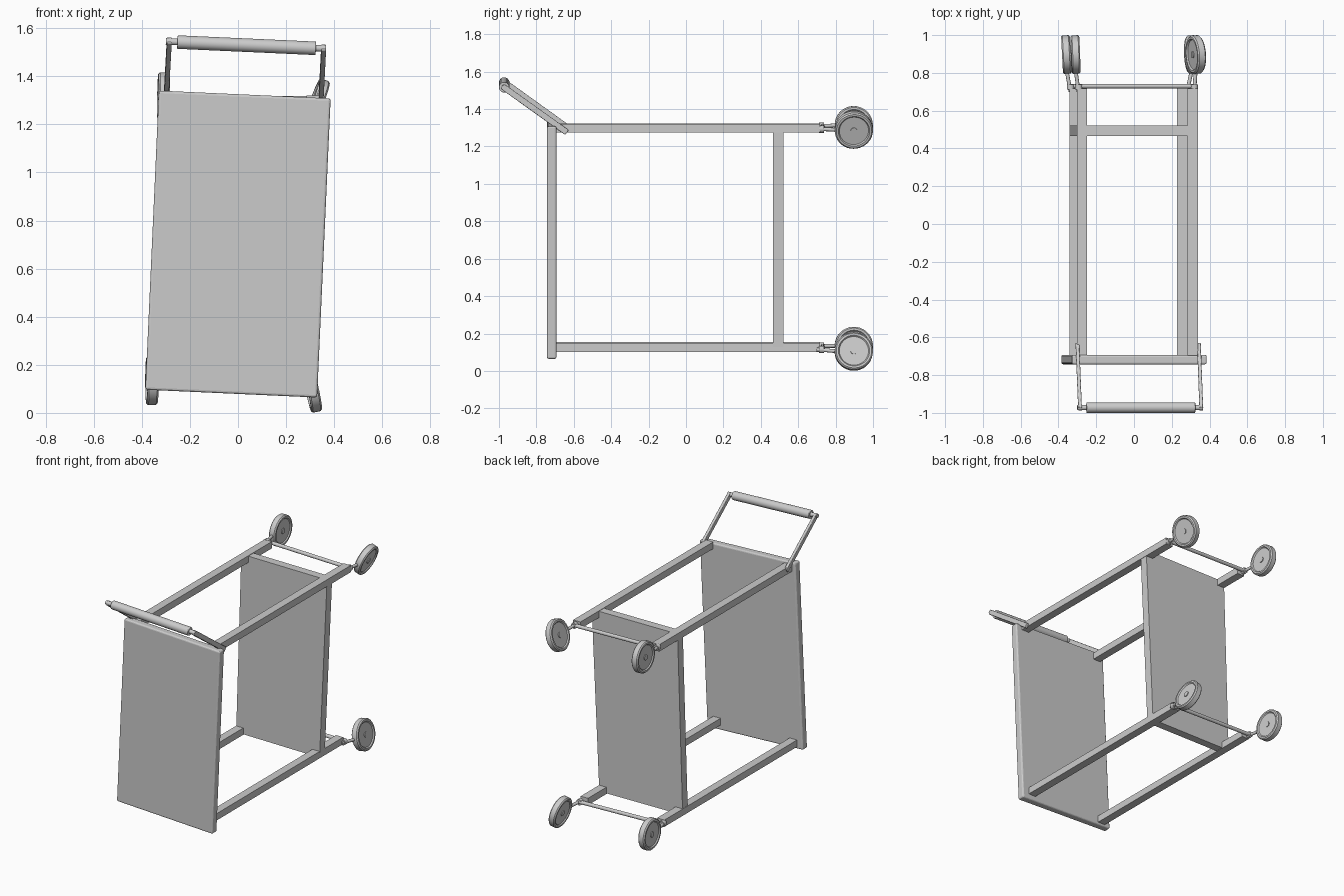
import bpy, bmesh, math
from mathutils import Vector, Matrix

if "Cube" in bpy.data.objects:
    bpy.data.objects.remove(bpy.data.objects["Cube"])

TILT = math.radians(2.6)      # the whole cart leans slightly about y
LEAN = Matrix.Rotation(TILT, 4, 'Y')


def finish(name, bm, bevel=0.0, smooth=False):
    bmesh.ops.recalc_face_normals(bm, faces=bm.faces)
    me = bpy.data.meshes.new(name)
    bm.to_mesh(me)
    bm.free()
    ob = bpy.data.objects.new(name, me)
    bpy.context.collection.objects.link(ob)
    if bevel:
        m = ob.modifiers.new("soft_edges", 'BEVEL')
        m.width, m.segments = bevel, 3
    if smooth:
        bpy.context.view_layer.objects.active = ob
        ob.select_set(True)
        bpy.ops.object.shade_smooth_by_angle(angle=math.radians(35))
        ob.select_set(False)
    return ob


def box(name, centre, size, rot=Matrix(), bevel=0.0):
    bm = bmesh.new()
    mat = Matrix.Translation(centre) @ rot @ Matrix.Diagonal((*size, 1))
    bmesh.ops.create_cube(bm, size=1, matrix=mat)
    return finish(name, bm, bevel)


def rod(name, a, b, r, sides=16, bevel=0.0):
    a, b = Vector(a), Vector(b)
    d = b - a
    mat = Matrix.Translation((a + b) / 2) @ d.to_track_quat('Z', 'Y').to_matrix().to_4x4()
    bm = bmesh.new()
    bmesh.ops.create_cone(bm, cap_ends=True, segments=sides, radius1=r, radius2=r,
                          depth=d.length, matrix=mat)
    return finish(name, bm, bevel, True)


def wheel(name, centre, tilt, yaw):
    # lathed tyre with rounded shoulders, slightly dished sides and a hub
    half = [(0.0, 0.021), (0.018, 0.021), (0.018, 0.016), (0.078, 0.016),
            (0.084, 0.023), (0.095, 0.023), (0.102, 0.016)]
    profile = half + [(r, -h) for r, h in reversed(half)]
    bm = bmesh.new()
    vs = [bm.verts.new((h, r, 0)) for r, h in profile]
    es = [bm.edges.new(p) for p in zip(vs, vs[1:])]
    bmesh.ops.spin(bm, geom=vs + es, cent=(0, 0, 0), axis=(1, 0, 0),
                   angle=math.tau, steps=36, use_merge=True)
    bmesh.ops.remove_doubles(bm, verts=bm.verts, dist=1e-5)
    mat = (Matrix.Translation(centre) @ Matrix.Rotation(math.radians(yaw), 4, 'Z')
           @ Matrix.Rotation(math.radians(tilt), 4, 'Y'))
    bmesh.ops.transform(bm, matrix=mat, verts=bm.verts)
    return finish(name, bm, 0, True)


# front board
box("front_board", (0, -0.718, 0.702), (0.715, 0.05, 1.245), LEAN, 0.01)

# long rails: x, z of each centre
rails = {"upper_left": (-0.276, 1.301), "upper_right": (0.311, 1.297),
         "lower_left": (-0.314, 0.131), "lower_right": (0.255, 0.125)}
for key, (x, z) in rails.items():
    box(key + "_rail", (x, 0.011, z), (0.054, 1.412, 0.046))

# inner shelf board spanning the four rails
bm = bmesh.new()
outline = [(-0.340, 0.112), (0.281, 0.106), (0.337, 1.317), (-0.302, 1.321)]
face = bm.faces.new([bm.verts.new((x, 0.466, z)) for x, z in outline])
ext = bmesh.ops.extrude_face_region(bm, geom=[face])
bmesh.ops.translate(bm, vec=(0, 0.055, 0),
                    verts=[g for g in ext["geom"] if isinstance(g, bmesh.types.BMVert)])
finish("shelf_board", bm)

# casters: wheel centre x, z, tilt and yaw
casters = {"upper_left": (-0.310, 1.314, 1, 2), "upper_right": (0.327, 1.289, 20, 4),
           "lower_left": (-0.358, 0.134, 0, 3), "lower_right": (0.307, 0.104, -12, 3)}
for key, (x, z, tilt, yaw) in casters.items():
    wheel(key + "_wheel", (x, 0.897, z), tilt, yaw)
    rx, rz = rails[key]
    px = (x + rx) / 2
    pz = (z + rz) / 2
    rod(key + "_pin", (px, 0.70, pz), (x, 0.82, z), 0.010, 12)
    rod(key + "_collar", (px, 0.712, pz), (px, 0.738, pz), 0.020)

# thin cross rods joining the rail ends
for level in ("upper", "lower"):
    ends = []
    for side in ("left", "right"):
        cx, cz = casters[f"{level}_{side}"][:2]
        rx, rz = rails[f"{level}_{side}"]
        ends.append(((cx + rx) / 2, 0.73, (cz + rz) / 2))
    rod(level + "_cross_rod", *ends, 0.012)

# push handle: two flat arms, a rod and a thick grip
arms = {"left": ((-0.299, -0.645, 1.309), (-0.286, -0.972, 1.544)),
        "right": ((0.344, -0.645, 1.281), (0.356, -0.972, 1.515))}
for side, (a, b) in arms.items():
    a, b = Vector(a), Vector(b)
    rot = (b - a).to_track_quat('Y', 'Z').to_matrix().to_4x4()
    box(side + "_handle_arm", (a + b) / 2, (0.02, (b - a).length + 0.02, 0.032), rot, 0.004)
rod("handle_rod", (-0.300, -0.972, 1.545), (0.366, -0.972, 1.515), 0.014)
rod("handle_grip", (-0.252, -0.972, 1.542), (0.324, -0.972, 1.516), 0.028, 24, 0.004)
